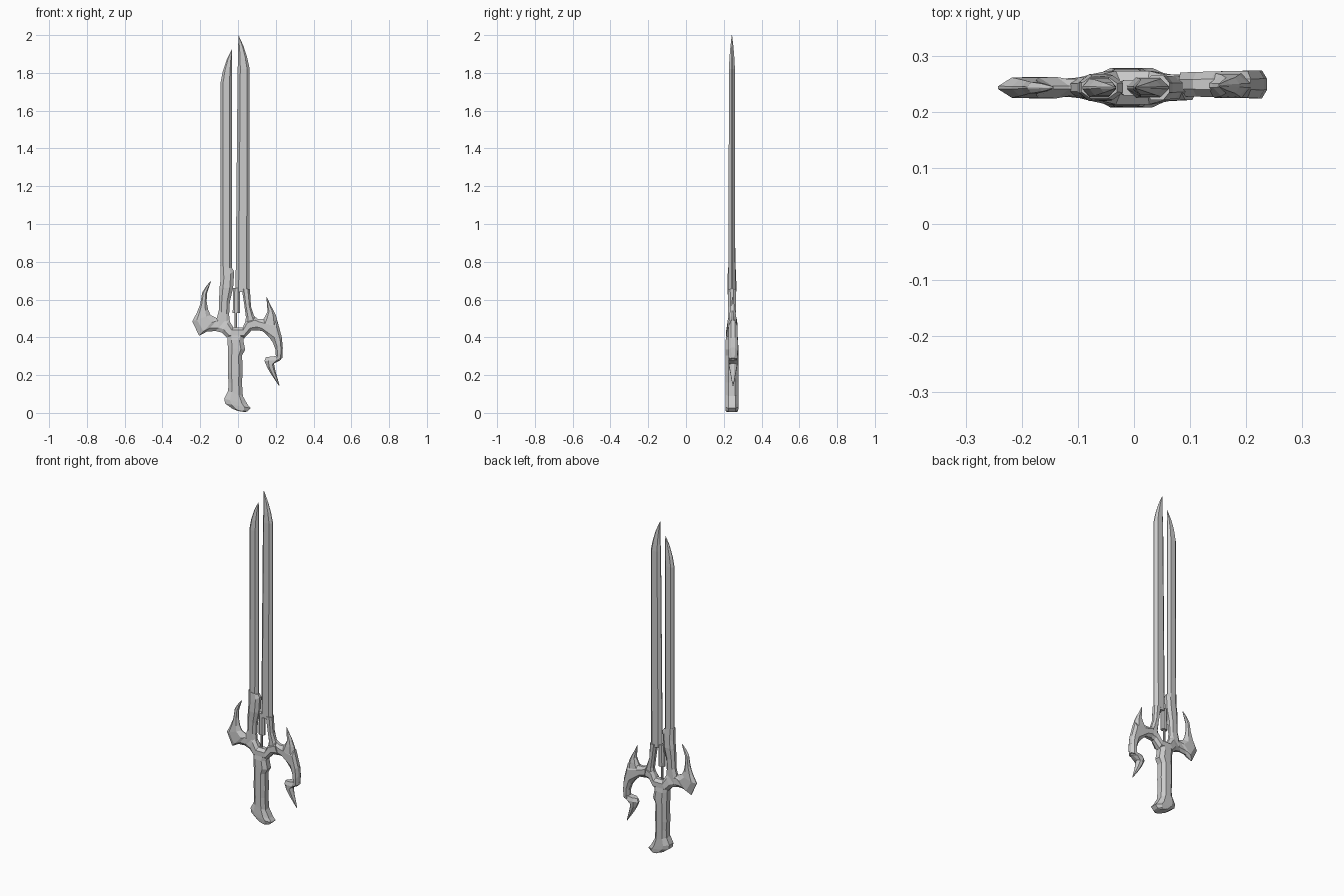
import bpy, bmesh
from mathutils import Vector


def loft(name, stations, flat=0.25, edge=0.0, ymid=0.243):
    """Skin bevelled cross-sections; station = (ax, az, bx, bz, half_thickness)."""
    bm = bmesh.new()
    rings = []
    for ax, az, bx, bz, t in stations:
        a, b = Vector((ax, 0, az)), Vector((bx, 0, bz))
        e = max(t * edge, 0.0005)
        sec = [(0, -e), (flat, -t), (1 - flat, -t), (1, -e),
               (1, e), (1 - flat, t), (flat, t), (0, e)]
        ring = []
        for f, dy in sec:
            p = a.lerp(b, f)
            ring.append(bm.verts.new((p.x, ymid + dy, p.z)))
        rings.append(ring)
    for r, s in zip(rings, rings[1:]):
        for i in range(8):
            j = (i + 1) % 8
            bm.faces.new((r[i], r[j], s[j], s[i]))
    bm.faces.new(rings[0])
    bm.faces.new(rings[-1])
    bmesh.ops.remove_doubles(bm, verts=bm.verts, dist=0.0015)
    bmesh.ops.recalc_face_normals(bm, faces=bm.faces)
    mesh = bpy.data.meshes.new(name)
    bm.to_mesh(mesh)
    bm.free()
    obj = bpy.data.objects.new(name, mesh)
    bpy.context.collection.objects.link(obj)
    return obj


# Twin blades, curved to a point on their inner edges
loft("left_blade", [
    (-.092, .74, -.033, .74, .018), (-.092, 1.75, -.032, 1.75, .016),
    (-.08, 1.81, -.032, 1.81, .014), (-.06, 1.87, -.032, 1.87, .009),
    (-.033, 1.925, -.032, 1.925, .001)], flat=.22, edge=.15)
loft("right_blade", [
    (-.013, .64, .062, .64, .018), (-.002, 1.82, .062, 1.82, .016),
    (.001, 1.88, .049, 1.88, .013), (.001, 1.94, .03, 1.94, .008),
    (.002, 2.0, .003, 2.0, .001)], flat=.22, edge=.15)

# Arms that hold the blades
loft("left_arm", [
    (-.125, .455, -.04, .455, .018), (-.102, .54, -.047, .52, .018),
    (-.1, .60, -.043, .59, .02), (-.098, .66, -.026, .66, .024),
    (-.093, .70, -.02, .75, .022), (-.094, .78, -.03, .765, .019)], edge=.4)
loft("right_arm", [
    (.033, .455, .11, .46, .02), (.042, .505, .083, .52, .02),
    (.033, .575, .069, .56, .021), (.02, .655, .063, .655, .022)], edge=.4)

# Central rod between the arms
loft("rod_socket", [(-.028, .53, .01, .53, .014), (-.026, .66, .01, .66, .014)], edge=.5)
loft("rod", [(-.018, .44, -.006, .44, .007), (-.018, .54, -.006, .54, .007)], edge=.5)

# Crossguard, from the left horn tip over the grip to the right hook
loft("left_horn", [
    (-.146, .697, -.143, .695, .002), (-.168, .672, -.154, .665, .007),
    (-.19, .637, -.164, .635, .010), (-.2, .575, -.166, .59, .012),
    (-.218, .53, -.158, .545, .015), (-.242, .485, -.145, .518, .018),
    (-.206, .408, -.115, .503, .019), (-.165, .43, -.1, .505, .015),
    (-.11, .434, -.05, .50, .018)], edge=.15)
loft("guard_centre", [
    (-.12, .434, -.055, .51, .017), (-.085, .425, -.047, .49, .024),
    (-.055, .395, -.025, .452, .03), (.033, .395, .025, .452, .03),
    (.07, .435, .042, .49, .024), (.11, .438, .085, .51, .022)], edge=.4)
loft("right_hook", [
    (.09, .438, .08, .515, .021), (.13, .433, .105, .498, .022),
    (.165, .40, .138, .498, .023), (.186, .37, .208, .49, .024),
    (.198, .335, .232, .40, .025), (.201, .29, .237, .345, .025),
    (.19, .275, .236, .29, .022)], edge=.4, ymid=.249)
loft("right_horn", [
    (.12, .48, .215, .46, .022), (.14, .505, .203, .51, .019),
    (.156, .535, .188, .543, .014), (.154, .57, .17, .575, .009),
    (.15, .613, .153, .613, .002)], edge=.2, ymid=.247)
loft("hook_barb", [
    (.148, .295, .237, .305, .018), (.14, .275, .226, .28, .024),
    (.155, .24, .19, .262, .022), (.175, .205, .2, .215, .014),
    (.217, .143, .22, .145, .002)], edge=.3, ymid=.249)

# Octagonal grip with a finger ridge and a slanted pommel
loft("grip", [
    (-.062, .425, .04, .425, .028), (-.055, .385, .028, .385, .033),
    (-.054, .345, .038, .335, .034), (-.052, .30, .022, .305, .034),
    (-.054, .21, .024, .21, .034), (-.05, .16, .021, .16, .034),
    (-.053, .11, .026, .085, .034)], edge=.5)
loft("pommel", [
    (-.053, .115, .025, .09, .034), (-.073, .075, .05, .045, .035),
    (-.068, .05, .067, .025, .035), (-.03, .022, .05, .008, .033),
    (.0, .01, .035, .004, .028)], edge=.55)
